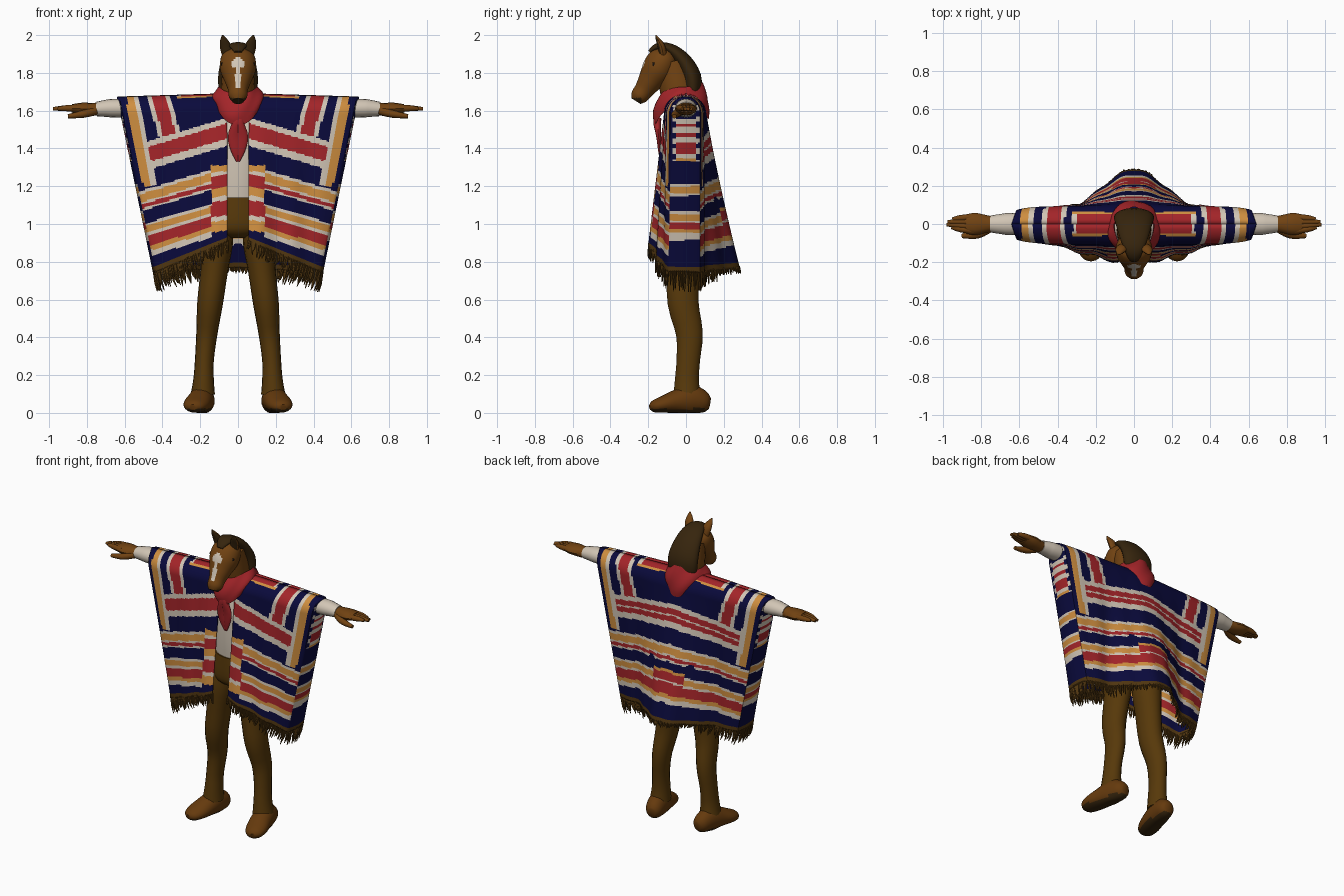
import bpy, bmesh, math, random
from mathutils import Vector

random.seed(4)
cube = bpy.data.objects.get("Cube")
if cube:
    bpy.data.objects.remove(cube, do_unlink=True)

# Materials
COLOURS = {
    "navy": (.003, .003, .045), "red": (.37, .018, .022), "cream": (.64, .56, .46),
    "ochre": (.62, .27, .05), "fringe_brown": (.08, .036, .005), "trouser_brown": (.095, .04, .003),
    "coat_brown": (.165, .055, .006), "boot_tan": (.13, .042, .004), "mane_brown": (.037, .018, .004),
    "dark_eye": (.008, .006, .005)}
MATS = {}
for name, rgb in COLOURS.items():
    m = bpy.data.materials.new(name)
    m.use_nodes = True
    m.diffuse_color = (*rgb, 1)
    m.node_tree.nodes["Principled BSDF"].inputs["Base Color"].default_value = (*rgb, 1)
    MATS[name] = m


def finish(bm, name, mats, rule=None, angle=40):
    """Turn a bmesh into a shaded object; rule(centre, normal) gives a material index."""
    bmesh.ops.recalc_face_normals(bm, faces=bm.faces)
    if rule:
        for f in bm.faces:
            f.material_index = rule(f.calc_center_median(), f.normal)
    me = bpy.data.meshes.new(name)
    bm.to_mesh(me)
    bm.free()
    ob = bpy.data.objects.new(name, me)
    bpy.context.collection.objects.link(ob)
    for m in mats:
        me.materials.append(MATS[m])
    bpy.ops.object.select_all(action='DESELECT')
    ob.select_set(True)
    bpy.context.view_layer.objects.active = ob
    bpy.ops.object.shade_smooth_by_angle(angle=math.radians(angle))
    return ob


def spline(pts, steps):
    """Catmull-Rom through tuples of any size."""
    out = []
    for i in range(len(pts) - 1):
        p = [Vector(pts[max(0, min(len(pts) - 1, i + k))]) for k in (-1, 0, 1, 2)]
        for s in range(steps):
            t = s / steps
            out.append(p[1] + .5 * t * ((p[2] - p[0]) + t * ((2 * p[0] - 5 * p[1] + 4 * p[2] - p[3])
                       + t * (3 * (p[1] - p[2]) + p[3] - p[0]))))
    return out + [Vector(pts[-1])]


def tube(bm, pts, side=(1, 0, 0), n=16, steps=3, floor=False):
    """Elliptical loft; each point is x, y, z, radius along side, other radius."""
    pts = spline(pts, steps)
    pos = [Vector(p[:3]) for p in pts]
    rings = []
    for i, p in enumerate(pts):
        t = (pos[min(i + 1, len(pos) - 1)] - pos[max(i - 1, 0)]).normalized()
        a = Vector(side)
        a = (a - t * a.dot(t)).normalized()
        b = t.cross(a)
        ring = []
        for k in range(n):
            ang = math.tau * k / n
            co = pos[i] + a * p[3] * math.cos(ang) + b * p[4] * math.sin(ang)
            if floor:
                co.z = max(co.z, 0)
            ring.append(bm.verts.new(co))
        rings.append(ring)
    for r, q in zip(rings, rings[1:]):
        for k in range(n):
            bm.faces.new((r[k], r[(k + 1) % n], q[(k + 1) % n], q[k]))
    bm.faces.new(rings[0])
    bm.faces.new(rings[-1])


def part(name, mat, paths, rule=None, **kw):
    bm = bmesh.new()
    for p in paths:
        tube(bm, p, **kw)
    return finish(bm, name, mat if isinstance(mat, list) else [mat], rule)


def flip(pts, s):
    return [(p[0] * s, *p[1:]) for p in pts]


# Torso, hips, neck
part("shirt", "cream", [[(0, -.01, 1.1, .14, .1), (0, -.015, 1.25, .14, .105), (0, -.015, 1.45, .16, .1),
                         (0, -.01, 1.58, .15, .075), (0, -.01, 1.64, .09, .05)]], n=24)
part("trouser_hips", "trouser_brown", [[(0, -.01, 1.14, .145, .112), (0, -.01, 1.02, .165, .118),
                                        (0, -.01, .96, .15, .105), (0, -.01, .925, .05, .06)]], n=24)
part("neck", "coat_brown", [[(0, -.02, 1.58, .09, .09), (0, -.04, 1.72, .09, .1), (0, -.075, 1.86, .078, .085)]], n=20)

# Head with pale blaze and dark nose
def head_rule(c, nrm):
    if c.z < 1.668 and c.y < -.235:
        return 2
    width = .03 * min(1, (1.89 - c.z) / .03) if c.z > 1.83 else .014
    return 1 if nrm.y < -.3 and nrm.z > -.2 and 1.72 < c.z < 1.89 and abs(c.x) < width else 0

part("head", ["coat_brown", "cream", "mane_brown"], [[
    (0, -.095, 1.925, .045, .03), (0, -.112, 1.885, .088, .075), (0, -.148, 1.82, .094, .085),
    (0, -.19, 1.757, .07, .066), (0, -.222, 1.71, .052, .052), (0, -.248, 1.675, .048, .046),
    (0, -.264, 1.65, .03, .028)]], head_rule, n=48, steps=6)
part("mane", "mane_brown", [[(0, -.192, 1.91, .02, .01), (0, -.17, 1.93, .035, .016), (0, -.13, 1.943, .052, .02),
                             (0, -.07, 1.918, .075, .032), (0, -.012, 1.86, .092, .044), (0, .03, 1.78, .105, .05),
                             (0, .035, 1.7, .1, .045), (0, .03, 1.64, .08, .03)]], n=24)

for s, label in ((1, "left"), (-1, "right")):
    part(label + "_ear", ["coat_brown", "mane_brown"], [flip([(.055, -.12, 1.89, .028, .02), (.066, -.13, 1.94, .03, .02),
         (.076, -.148, 1.975, .019, .012), (.082, -.16, 2.0, .003, .003)], s)], lambda c, nrm: int(nrm.y < -.4), n=12)
    part(label + "_eye", "dark_eye", [flip([(.076, -.178, 1.845, .006, .004), (.081, -.17, 1.845, .013, .01),
         (.083, -.16, 1.843, .006, .004)], s)], side=(0, 0, 1), n=10)
    # Arm and hand
    part(label + "_sleeve", "cream", [flip([(.1, 0, 1.6, .06, .05), (.4, 0, 1.61, .06, .048), (.64, 0, 1.613, .058, .05),
         (.7, 0, 1.612, .052, .045), (.75, 0, 1.608, .044, .038)], s)], side=(0, 1, 0))
    fingers = [[(.84, y, 1.612, .018, .019), (.91, y * .8 + .002, 1.613, .016, .016),
                (end, y * .6 + .004, 1.61, .009, .009)]
               for y, end in ((-.036, .955), (-.012, .98), (.012, .975), (.036, .95))]
    palm = [(.72, 0, 1.607, .036, .032), (.77, 0, 1.607, .046, .034), (.83, 0, 1.61, .058, .032), (.88, 0, 1.612, .05, .022)]
    thumb = [(.75, -.02, 1.6, .022, .022), (.82, -.055, 1.582, .022, .02), (.9, -.062, 1.57, .012, .011)]
    part(label + "_hand", "coat_brown", [flip(p, s) for p in [palm, thumb] + fingers], side=(0, 1, 0), n=12)
    # Leg and boot
    part(label + "_trouser_leg", "trouser_brown", [flip([
        (.1, -.01, 1.0, .07, .09), (.112, -.012, .9, .085, .098), (.127, -.015, .75, .073, .09),
        (.148, -.015, .58, .068, .083), (.165, .018, .42, .056, .072), (.178, .012, .28, .05, .063),
        (.182, .005, .18, .054, .064), (.186, .005, .1, .064, .072)], s)], n=18)
    part(label + "_boot", ["boot_tan", "mane_brown"], [flip([
        (.17, .125, .05, .025, .03), (.174, .1, .055, .05, .055), (.188, .03, .07, .063, .078),
        (.203, -.05, .06, .068, .063), (.222, -.12, .045, .068, .045), (.235, -.17, .034, .05, .032),
        (.24, -.19, .03, .02, .015)], s)], lambda c, nrm: int(c.z < .022), n=24, floor=True)

# Neckerchief: draped collar, knot and two tails
bm = bmesh.new()
COLS, ROWS = 48, 8
grid = []
for r in range(ROWS + 1):
    t = r / ROWS
    row = []
    for k in range(COLS):
        a = math.tau * k / COLS
        front, back = max(0, -math.sin(a)) ** 2, max(0, math.sin(a)) ** 2
        top, low = 1.725 - .035 * front + .025 * back, 1.645 - .125 * front - .09 * back
        rad = .86 + .3 * math.sin(t * 2.2) + .03 * math.sin(5 * a + 6 * t)
        row.append(bm.verts.new((.12 * rad * math.cos(a), -.025 + .128 * rad * math.sin(a), top + (low - top) * t)))
    grid.append(row)
for p, q in zip(grid, grid[1:]):
    for k in range(COLS):
        bm.faces.new((p[k], p[(k + 1) % COLS], q[(k + 1) % COLS], q[k]))
finish(bm, "neckerchief", ["red"])
tail = [(.005, -.15, 1.56, .03, .02), (.01, -.152, 1.53, .024, .02), (.02, -.145, 1.46, .034, .012),
        (.014, -.14, 1.39, .024, .008), (.004, -.132, 1.33, .005, .004)]
part("neckerchief_tails", "red", [tail, flip(tail, -1)], n=12)


# Poncho: half is lofted from the front opening round to the back, then mirrored
def poncho_point(u, v, back):
    inner = 0 if back else .057 + .045 * max(0, 1 - v / .12)
    x = (inner + (.625 - inner) * u) * (1 - v) + (inner + (.435 - inner) * u) * v
    xh = inner + (.435 - inner) * u
    hem = .77 - .06 * xh if back else .93 - .42 * xh
    z = (1.69 - .03 * x) * (1 - v) + hem * v
    rounding = math.sqrt(1 - (1 - min(1, v / .1)) ** 2) * (1 - .2 * u ** 8)
    fold = .009 * v * math.sin(x * 38) * (1 - u ** 4)
    if back:
        y = .09 + .19 * v ** 1.2 * math.exp(-(x / .2) ** 2.4) + fold * min(1, x / .15)
    else:
        y = -(.1 + .1 * v * math.exp(-(x / .32) ** 2)) + fold
    return Vector((x, y * rounding, z))


BANDS = [(1.55, "cream"), (1.47, "red"), (1.43, "cream"), (1.33, "navy"), (1.312, "cream"), (1.268, "ochre"),
         (1.256, "cream"), (1.234, "red"), (1.222, "cream"), (1.15, "navy"), (1.135, "cream"), (1.1, "ochre"),
         (1.085, "cream"), (1.025, "red"), (1.0, "ochre"), (.97, "cream")]
# Bands of the front edging, the open-sided end and the middle of the back
EDGING = [(1.275, "ochre"), (1.255, "cream"), (1.19, "red"), (1.145, "ochre"), (1.12, "cream"), (1.04, "red"),
          (1.015, "cream"), (.96, "ochre")]
END = [(1.56, "navy"), (1.53, "cream"), (1.515, "red"), (1.48, "cream"), (1.46, "red"), (1.43, "cream"),
       (1.37, "red"), (1.35, "cream"), (1.33, "ochre"), (1.21, "navy"), (1.2, "cream"), (1.165, "ochre"),
       (1.15, "cream"), (1.07, "navy"), (1.055, "cream"), (1.02, "ochre"), (1.005, "cream"), (.975, "red"),
       (.955, "ochre"), (.915, "cream")]
MIDDLE = [(1.157, "ochre"), (1.108, "red"), (1.097, "cream"), (.5, "red")]
CLOTH = ["navy", "red", "cream", "ochre", "fringe_brown"]


def band(bands, w):
    return next((name for low, name in bands if w > low), "navy")


def cloth_colour(c, v, on_end):
    x, back, edge = abs(c.x), c.y > 0, .44 + (c.z - .75) * .2 - abs(c.x)
    w = c.z + (.15 * x + .075 if back else .3 * x)
    if v > .975:
        return "fringe_brown"
    if on_end:
        if abs(c.y) < .055 or c.z < 1.33:
            return band(END, c.z)
        return "cream" if abs(c.y) < .068 and math.sin(c.z * 110) > 0 else "navy"
    if w > 1.34 and c.z > 1.2 and edge < .1:
        return "navy" if edge < .03 else "ochre" if edge < .07 else "cream"
    if not back and x < .14 and c.z < 1.31:
        return band(EDGING, c.z + .15 * (x - .1))
    if back and .115 < x < .16 and 1.07 < c.z < 1.14:
        return "navy"
    if back and x < .115 and 1.025 < w < 1.175:
        return band(MIDDLE, w)
    if w > 1.58:
        if abs(c.y) < .06 and x < .32:
            return "ochre" if abs(c.y) > .05 else "cream" if x > .3 else "red"
        k = x - .3 * (c.z - 1.6)
        return "cream" if .34 < k < .365 or .435 < k < .46 else "red" if .365 < k < .435 else "navy"
    if back and 1.503 < w < 1.514:
        return "cream"
    return band(BANDS, w)


N, SIDE, ROWS = 44, 16, 120
bm = bmesh.new()
rows, vs = [], [(i / ROWS) ** 1.2 for i in range(ROWS + 1)]
for v in vs:
    a, b = poncho_point(1, v, False), poncho_point(1, v, True)
    edge = [a.lerp(b, k / SIDE) + Vector((.012 * math.sin(math.pi * k / SIDE), 0, 0)) for k in range(1, SIDE)]
    line = [poncho_point(k / N, v, False) for k in range(N + 1)] + edge
    line += [poncho_point(k / N, v, True) for k in range(N, -1, -1)]
    rows.append([bm.verts.new(p) for p in line])
for i in range(ROWS):
    p, q = rows[i], rows[i + 1]
    for k in range(len(p) - 1):
        f = bm.faces.new((p[k], p[k + 1], q[k + 1], q[k]))
        colour = cloth_colour(f.calc_center_median(), (vs[i] + vs[i + 1]) / 2, N <= k < N + SIDE)
        f.material_index = CLOTH.index(colour)
hem_line = [v.co.copy() for v in rows[-1]]
poncho = finish(bm, "poncho", CLOTH, angle=60)
poncho.modifiers.new("mirror", 'MIRROR')
solid = poncho.modifiers.new("cloth_thickness", 'SOLIDIFY')
solid.thickness, solid.offset = .008, 0

# Fringe strands hanging from the hem, shorter at the middle of the back
bm = bmesh.new()
for s in (1, -1):
    for p in hem_line:
        length = random.uniform(.03, .065) + .04 * (p.x / .44) ** 2
        if p.y > 0 and p.x < .2:
            length *= .5
        dx, dy = random.uniform(-.005, .005) - .03 * p.x, random.uniform(-.006, .006)
        tube(bm, flip([(p.x, p.y, p.z + .008, .007, .005), (p.x + dx, p.y + dy, p.z - length * .6, .006, .004),
                       (p.x + dx * 2, p.y + dy * 1.5, p.z - length, .002, .002)], s), n=5, steps=1)
finish(bm, "poncho_fringe", ["fringe_brown"])
